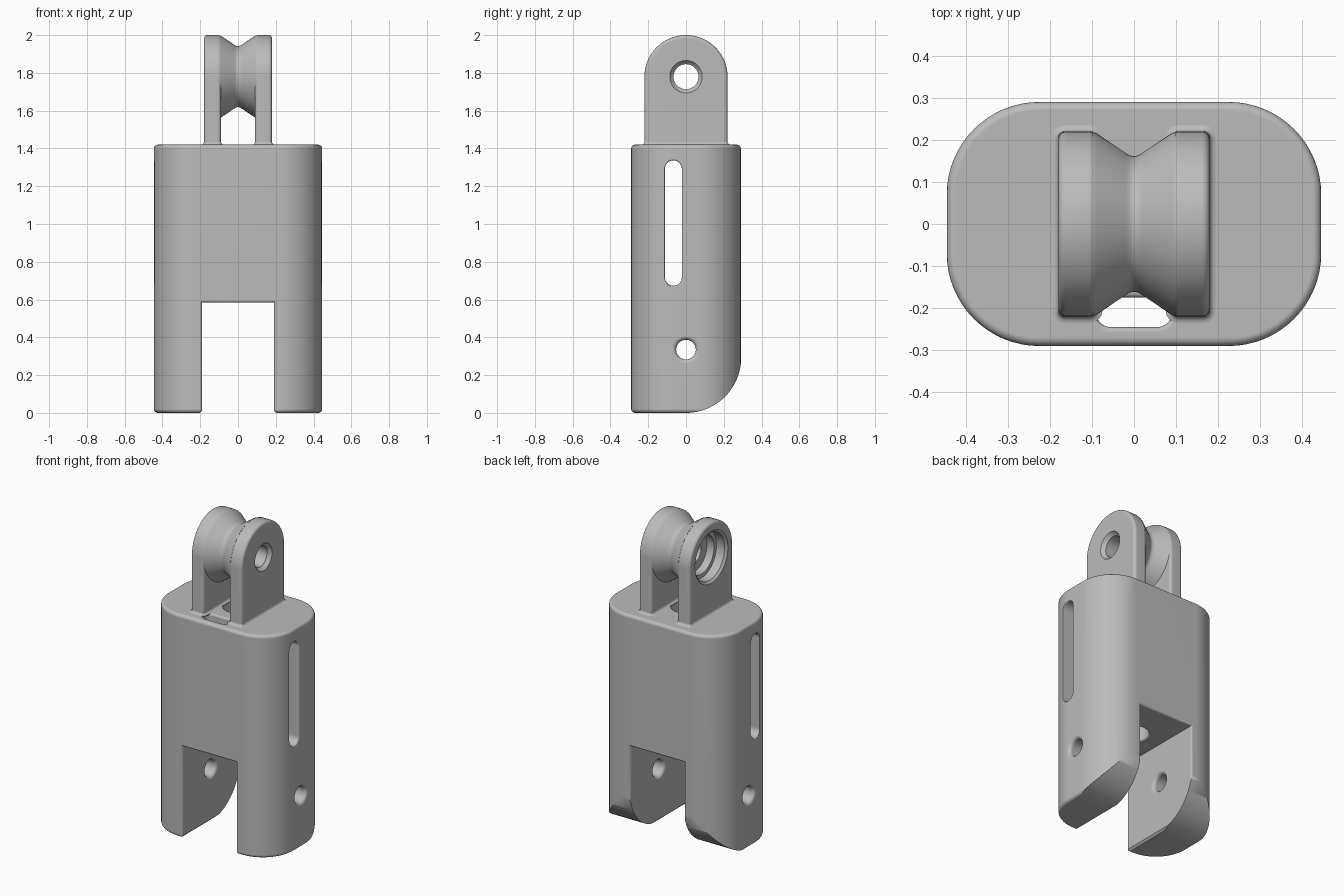
import bpy
import bmesh
from math import sin, cos, pi, radians

cube = bpy.data.objects.get("Cube")
if cube:
    bpy.data.objects.remove(cube, do_unlink=True)

grey = bpy.data.materials.new("plain_grey")
grey.use_nodes = True
grey.diffuse_color = (0.5, 0.5, 0.5, 1)
grey.node_tree.nodes["Principled BSDF"].inputs["Base Color"].default_value = (0.5, 0.5, 0.5, 1)


def loft(name, axis, stations):
    """Skin a stack of equal-length 2D outlines placed along an axis."""
    place = {"x": lambda p, a, b: (p, a, b),
             "y": lambda p, a, b: (a, p, b),
             "z": lambda p, a, b: (a, b, p)}[axis]
    bm = bmesh.new()
    rings = [[bm.verts.new(place(pos, a, b)) for a, b in outline] for pos, outline in stations]
    n = len(rings[0])
    for low, high in zip(rings, rings[1:]):
        for i in range(n):
            j = (i + 1) % n
            bm.faces.new((low[i], low[j], high[j], high[i]))
    bm.faces.new(rings[0])
    bm.faces.new(rings[-1])
    bmesh.ops.remove_doubles(bm, verts=bm.verts, dist=1e-5)
    bmesh.ops.recalc_face_normals(bm, faces=bm.faces)
    mesh = bpy.data.meshes.new(name)
    bm.to_mesh(mesh)
    bm.free()
    mesh.materials.append(grey)
    obj = bpy.data.objects.new(name, mesh)
    bpy.context.collection.objects.link(obj)
    return obj


def arc(ca, cb, r, start, end, n):
    return [(ca + r * cos(start + (end - start) * i / n),
             cb + r * sin(start + (end - start) * i / n)) for i in range(n + 1)]


def rrect(ca, cb, ha, hb, r, n=12):
    """Return a function giving a rounded rectangle grown by an offset."""
    def shape(off=0):
        pts = []
        for k, (sa, sb) in enumerate(((1, 1), (-1, 1), (-1, -1), (1, -1))):
            pts += arc(ca + sa * (ha - r), cb + sb * (hb - r), r + off,
                       k * pi / 2, (k + 1) * pi / 2, n)
        return pts
    return shape


def rounded(shape, lo, hi, r, sign=-1, steps=4):
    """Stations with rounded ends: sign -1 for solids, +1 for flared cutters."""
    ends = []
    for i in range(steps + 1):
        a = pi / 2 * (1 - i / steps)
        ends.append((r * (1 - sin(a)), shape(sign * r * (1 - cos(a)))))
    out = [(lo + t, o) for t, o in ends] + [(hi - t, o) for t, o in reversed(ends)]
    if sign > 0:
        out = [(lo - 0.1, shape(r))] + out + [(hi + 0.1, shape(r))]
    return out


def combine(target, tool, operation):
    tool.hide_render = True
    mod = target.modifiers.new("combine", "BOOLEAN")
    mod.operation = operation
    mod.solver = "EXACT"
    mod.object = tool
    bpy.context.view_layer.objects.active = target
    bpy.ops.object.modifier_apply(modifier=mod.name)
    bpy.data.objects.remove(tool, do_unlink=True)


def finish(obj):
    bpy.ops.object.select_all(action="DESELECT")
    obj.select_set(True)
    bpy.context.view_layer.objects.active = obj
    bpy.ops.object.shade_smooth_by_angle(angle=radians(35))
    mod = obj.modifiers.new("clean_shading", "WEIGHTED_NORMAL")
    mod.keep_sharp = True


TOP, CEILING, SIDE, BACK = 1.42, 0.585, 0.445, 0.29
AXLE = 1.78

# Main body
body = loft("body", "z", rounded(rrect(0, 0, SIDE, BACK, 0.22, 16), 0, TOP, 0.02))

# Rounded lower back of both legs
heel = arc(0, 0.292, 0.292, -pi / 2, 0, 24) + [(0.4, 0.292), (0.4, -0.1), (0, -0.1)]
combine(body, loft("heel_cutter", "x", [(-0.6, heel), (0.6, heel)]), "DIFFERENCE")


# Notch between the legs
def notch(off=0):
    w, e = 0.19 + off, 0.012
    half = [(w + e, -0.1), (w + e, 0), (w, e), (w, CEILING + off)]
    return half + [(-a, b) for a, b in reversed(half)]


combine(body, loft("notch_cutter", "y", rounded(notch, -BACK, BACK, 0.012, 1)), "DIFFERENCE")

# Vertical cord slot and centre bore, from the top to the notch
for name, shape in (("cord_slot", rrect(0, -0.21, 0.09, 0.035, 0.035, 8)),
                    ("centre_bore", rrect(0, 0, 0.085, 0.085, 0.085))):
    combine(body, loft(name, "z", rounded(shape, CEILING, TOP, 0.012, 1)), "DIFFERENCE")

# Long side slot and pin holes through the legs
side_slot = rrect(-0.067, 1.005, 0.045, 0.332, 0.045, 8)
combine(body, loft("side_slot", "x", rounded(side_slot, -SIDE, SIDE, 0.008, 1)), "DIFFERENCE")
pin = rrect(0, 0.335, 0.052, 0.052, 0.052, 8)
for lo, hi in ((0.19, SIDE), (-SIDE, -0.19)):
    combine(body, loft("pin_hole", "x", rounded(pin, lo, hi, 0.022, 1)), "DIFFERENCE")
finish(body)


# Pulley head: a grooved spool held between two ears
def ear(off=0):
    r = 0.22 + off
    return arc(0, AXLE, r, 0, pi, 48) + [(-r, TOP - 0.02), (r, TOP - 0.02)]


def disc(r):
    return rrect(0, AXLE, r, r, r, 24)()


groove = [(0.1, 0.2195), (0.09, 0.216), (0.02, 0.169), (0.01, 0.163)]
profile = [(-x, r) for x, r in groove] + [(0, 0.161)] + list(reversed(groove))
head = loft("pulley_head", "x", [(x, disc(r)) for x, r in profile])
for lo, hi in ((0.09, 0.18), (-0.18, -0.09)):
    combine(head, loft("ear", "x", rounded(ear, lo, hi, 0.018)), "UNION")

# Stepped axle bore, wide on one side and narrow on the other
bore = [(-0.25, 0.165), (-0.18, 0.165), (-0.167, 0.15), (-0.11, 0.15), (-0.11, 0.125),
        (-0.06, 0.125), (-0.06, 0.066), (0.158, 0.066), (0.164, 0.075), (0.18, 0.086),
        (0.25, 0.086)]
combine(head, loft("axle_bore", "x", [(x, disc(r)) for x, r in bore]), "DIFFERENCE")
finish(head)

# Small fillets where the ears meet the body
for name, x in (("left_ear_fillet", 0.135), ("right_ear_fillet", -0.135)):
    foot = rrect(x, 0, 0.045, 0.22, 0.015, 4)
    r = 0.015
    steps = [(TOP - 0.005, foot(r))]
    for i in range(5):
        a = pi / 2 * i / 4
        steps.append((TOP + r * (1 - cos(a)), foot(r * (1 - sin(a)))))
    finish(loft(name, "z", steps))
